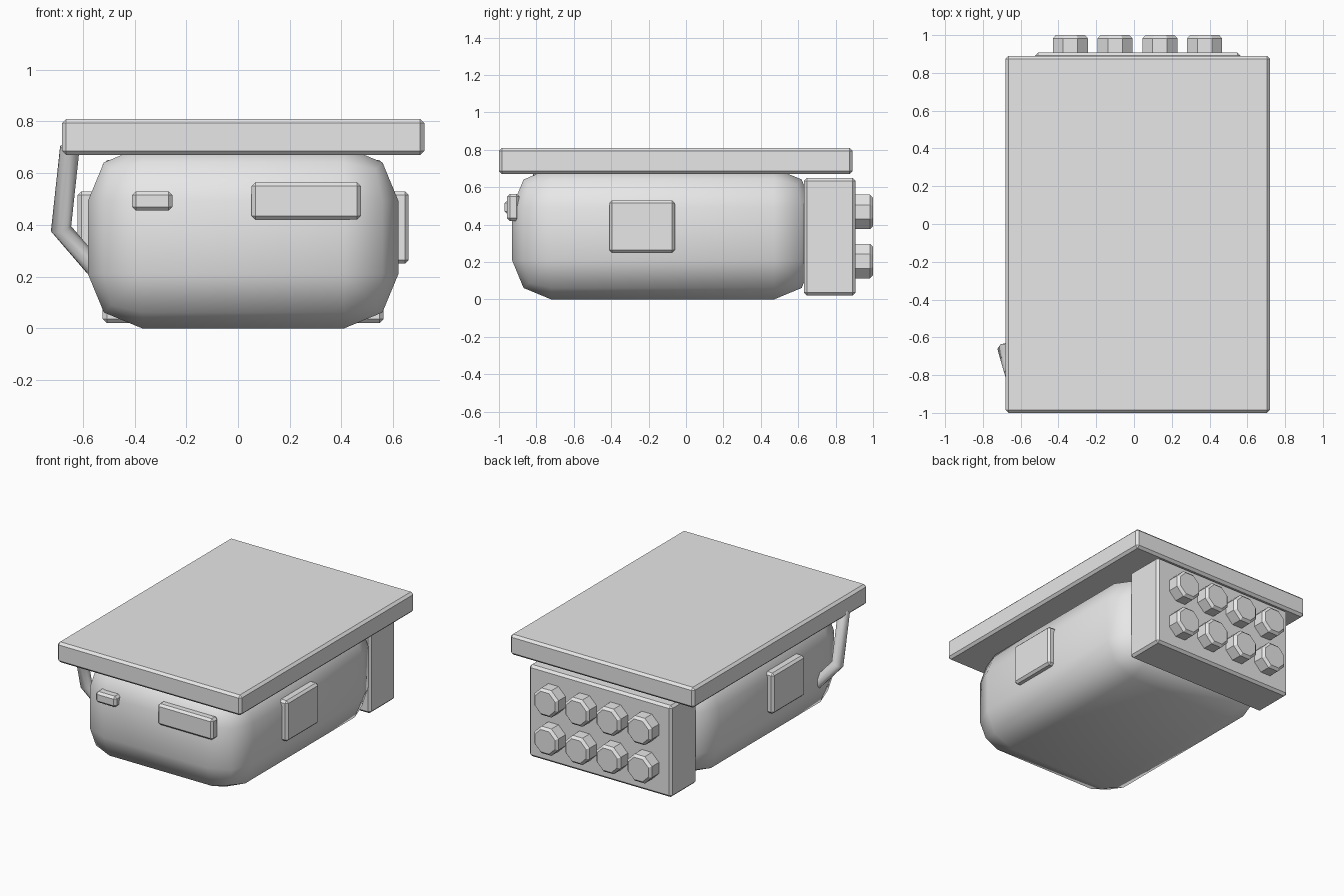
import bpy, bmesh, math
from mathutils import Vector

if "Cube" in bpy.data.objects:
    bpy.data.objects.remove(bpy.data.objects["Cube"])

grey = bpy.data.materials.new("light_grey")
grey.diffuse_color = (0.8, 0.8, 0.8, 1)
grey.use_nodes = True
grey.node_tree.nodes["Principled BSDF"].inputs["Base Color"].default_value = grey.diffuse_color


def finish(name, bm, bevel=0, segments=1, smooth=None):
    """Bevel the mesh, then turn it into a named object."""
    if bevel:
        bmesh.ops.bevel(bm, geom=bm.edges[:], offset=bevel, segments=segments,
                        profile=0.5, affect='EDGES', clamp_overlap=True)
    bmesh.ops.recalc_face_normals(bm, faces=bm.faces[:])
    mesh = bpy.data.meshes.new(name)
    bm.to_mesh(mesh)
    bm.free()
    mesh.materials.append(grey)
    obj = bpy.data.objects.new(name, mesh)
    bpy.context.collection.objects.link(obj)
    if smooth:
        bpy.ops.object.select_all(action='DESELECT')
        obj.select_set(True)
        bpy.context.view_layer.objects.active = obj
        bpy.ops.object.shade_smooth_by_angle(angle=math.radians(smooth))
    return obj


def box(name, x, y, z, bevel, segments=1, smooth=None):
    """Bevelled box from its three (min, max) ranges."""
    bm = bmesh.new()
    bmesh.ops.create_cube(bm, size=1)
    for v in bm.verts:
        for i, (lo, hi) in enumerate((x, y, z)):
            v.co[i] = hi if v.co[i] > 0 else lo
    return finish(name, bm, bevel, segments, smooth)


# Rounded main housing
box("housing", (-0.58, 0.62), (-0.93, 0.68), (0, 0.703), 0.21, 2, 50)

# Flat overhanging lid and rear block
box("lid", (-0.68, 0.72), (-1.0, 0.89), (0.67, 0.81), 0.016)
box("rear_block", (-0.523, 0.563), (0.63, 0.907), (0.02, 0.65), 0.016)

# Plates on the two sides and the front
box("right_plate", (0.56, 0.66), (-0.41, -0.06), (0.25, 0.53), 0.015)
box("left_plate", (-0.62, -0.52), (-0.41, -0.06), (0.25, 0.53), 0.015)
box("front_wide_plate", (0.053, 0.475), (-0.957, -0.89), (0.42, 0.565), 0.015)
box("front_small_plate", (-0.41, -0.253), (-0.97, -0.89), (0.455, 0.53), 0.015)

# Two rows of octagonal knobs on the rear block
for row, z in enumerate((0.205, 0.468)):
    for col in range(4):
        bm = bmesh.new()
        rings = []
        for y, r in ((0.88, 0.1), (0.983, 0.1), (1.0, 0.083)):
            ring = []
            for k in range(8):
                a = math.radians(22.5 + 45 * k)
                ring.append(bm.verts.new((-0.337 + 0.237 * col + r * math.cos(a),
                                          y, z + r * math.sin(a))))
            rings.append(ring)
        for lower, upper in zip(rings, rings[1:]):
            for k in range(8):
                n = (k + 1) % 8
                bm.faces.new((lower[k], lower[n], upper[n], upper[k]))
        bm.faces.new(rings[0])
        bm.faces.new(rings[-1])
        finish(f"knob_{row + 1}_{col + 1}", bm)

# Bent handle between the lid and the left side, an eight-sided tube
path = [Vector(p) for p in ((-0.65, -0.79, 0.70), (-0.684, -0.67, 0.385),
                            (-0.555, -0.63, 0.235))]
dirs = [(path[1] - path[0]).normalized(), (path[2] - path[1]).normalized()]
cuts = [dirs[0], (dirs[0] + dirs[1]).normalized(), dirs[1]]
side = dirs[0].cross(dirs[1]).normalized()
bm = bmesh.new()
rings = []
for i, (p, cut) in enumerate(zip(path, cuts)):
    across = side.cross(cut)
    stretch = 1 / cut.dot(dirs[min(i, 1)])
    rings.append([bm.verts.new(p + 0.038 * (side * math.cos(math.pi * k / 4)
                  + across * stretch * math.sin(math.pi * k / 4))) for k in range(8)])
for lower, upper in zip(rings, rings[1:]):
    for k in range(8):
        n = (k + 1) % 8
        bm.faces.new((lower[k], lower[n], upper[n], upper[k]))
bm.faces.new(rings[0])
bm.faces.new(rings[-1])
finish("handle", bm, smooth=50)
